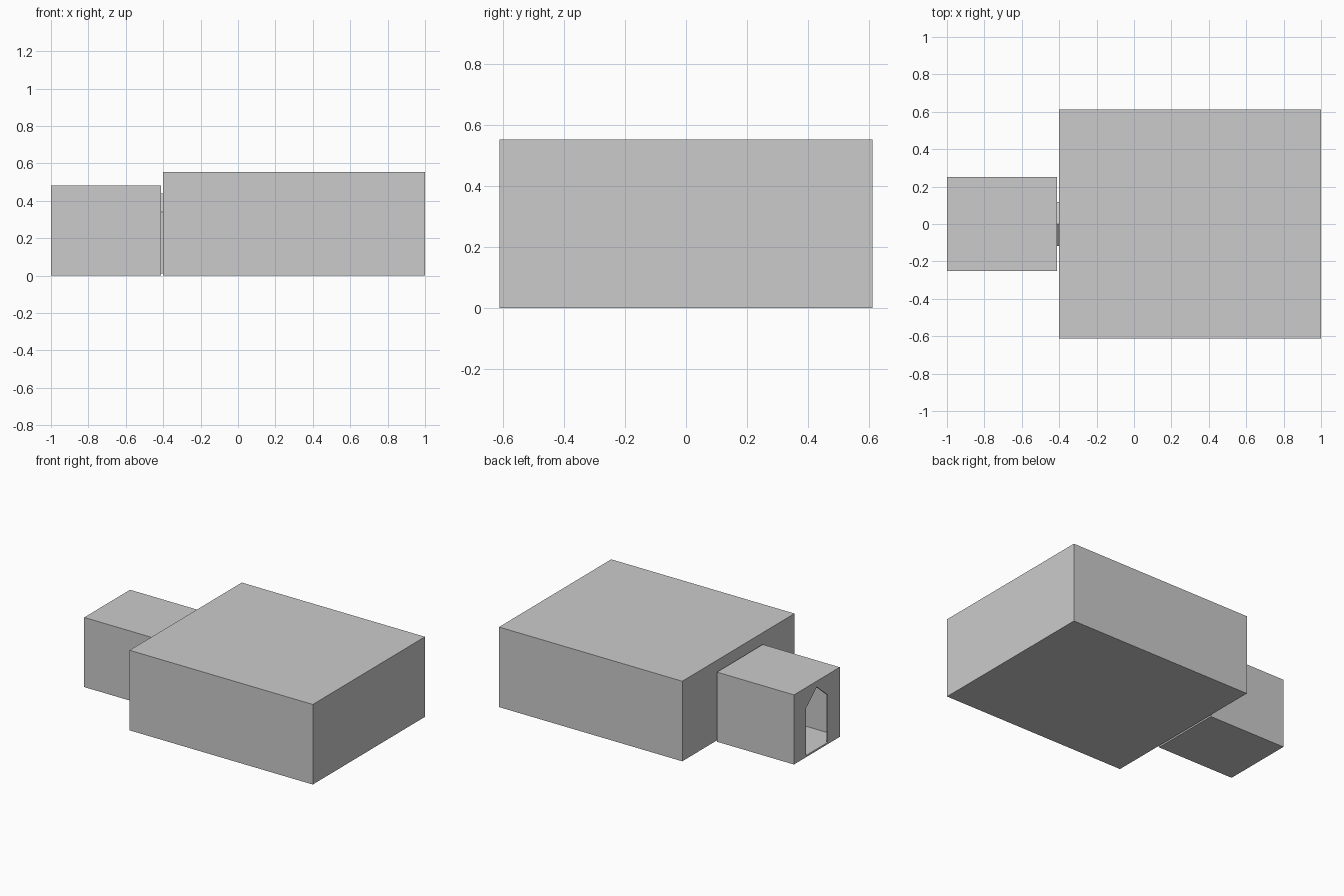
import bpy, bmesh

if "Cube" in bpy.data.objects:
    bpy.data.objects.remove(bpy.data.objects["Cube"])

WALL = 0.01
# Pointed doorway profile (y, z)
DOOR = [(-0.117, 0.012), (0.117, 0.012), (0.117, 0.34), (0.0, 0.44), (-0.117, 0.34)]


def finish(name, bm):
    bmesh.ops.recalc_face_normals(bm, faces=bm.faces)
    mesh = bpy.data.meshes.new(name)
    bm.to_mesh(mesh)
    bm.free()
    ob = bpy.data.objects.new(name, mesh)
    bpy.context.collection.objects.link(ob)
    return ob


def box(name, x0, x1, half_y, z0, z1):
    bm = bmesh.new()
    bmesh.ops.create_cube(bm, size=1)
    for v in bm.verts:
        v.co = (x0 if v.co.x < 0 else x1,
                -half_y if v.co.y < 0 else half_y,
                z0 if v.co.z < 0 else z1)
    return finish(name, bm)


def door_prism(name, x0, x1, capped):
    bm = bmesh.new()
    a = [bm.verts.new((x0, y, z)) for y, z in DOOR]
    b = [bm.verts.new((x1, y, z)) for y, z in DOOR]
    n = len(DOOR)
    for i in range(n):
        j = (i + 1) % n
        bm.faces.new((a[i], a[j], b[j], b[i]))
    if capped:
        bm.faces.new(a)
        bm.faces.new(b)
    return finish(name, bm)


def cut(ob, cutter):
    mod = ob.modifiers.new("cut", 'BOOLEAN')
    mod.operation = 'DIFFERENCE'
    mod.solver = 'EXACT'
    mod.object = cutter
    cutter.hide_render = True
    bpy.context.view_layer.objects.active = ob
    bpy.ops.object.modifier_apply(modifier=mod.name)
    bpy.data.objects.remove(cutter)


def hollow_room(name, x0, x1, half_y, height, door_xs):
    room = box(name, x0, x1, half_y, 0, height)
    cut(room, box("cavity", x0 + WALL, x1 - WALL, half_y - WALL, WALL, height - WALL))
    for x in door_xs:
        cut(room, door_prism("door_cutter", x - 0.02, x + 0.02, True))
    return room


# Large hollow hall with one doorway
hollow_room("hall", -0.40, 1.0, 0.612, 0.553, [-0.40])
# Small hollow entry room with a doorway at each end
hollow_room("entry_room", -1.0, -0.412, 0.25, 0.481, [-1.0, -0.412])
# Thin sleeve joining the two doorways
door_prism("door_sleeve", -0.412, -0.40, False)
